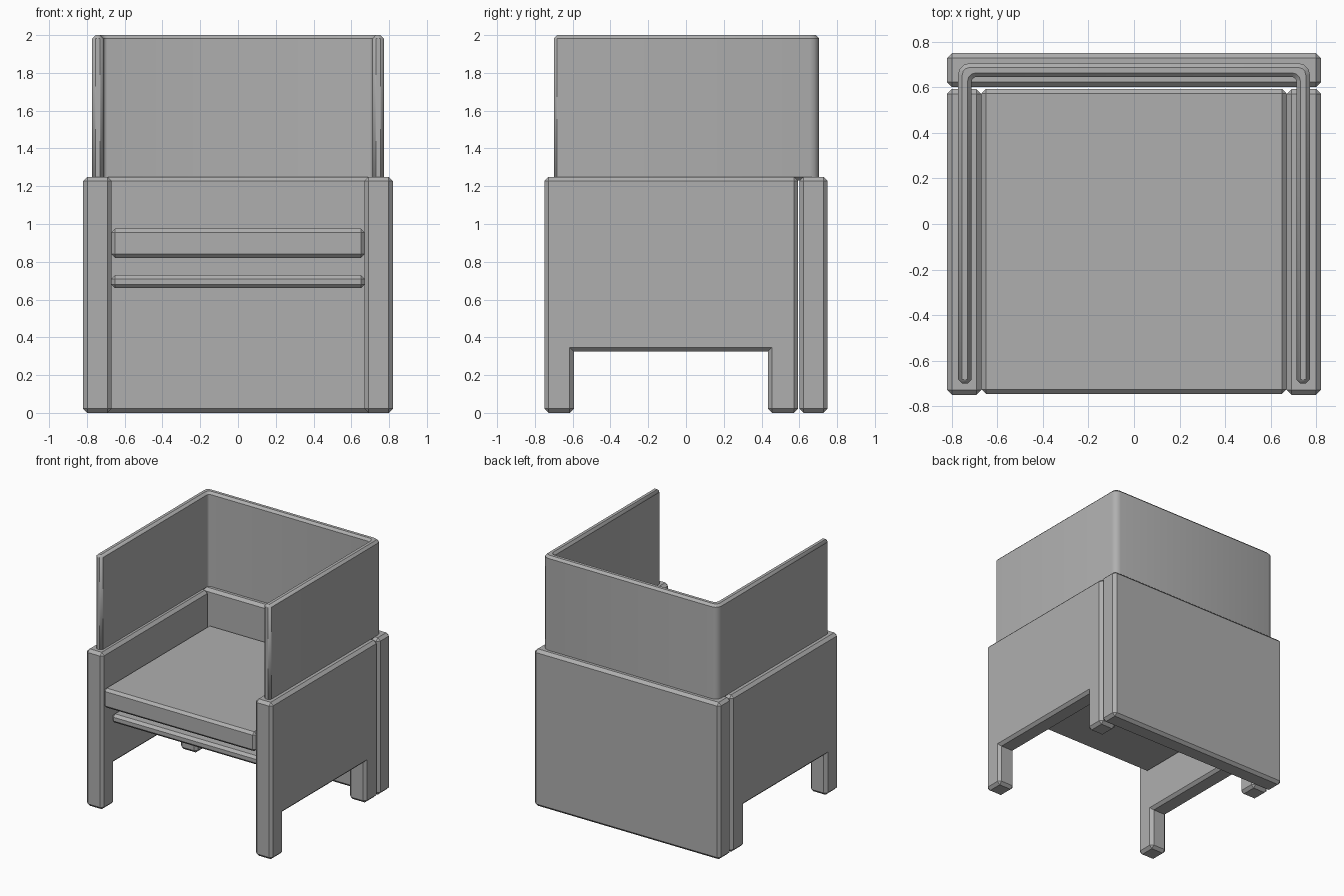
import bpy, bmesh, math

if "Cube" in bpy.data.objects:
    bpy.data.objects.remove(bpy.data.objects["Cube"])

grey = bpy.data.materials.new("dark_grey_fabric")
grey.diffuse_color = (0.43, 0.43, 0.43, 1)
grey.use_nodes = True
grey.node_tree.nodes["Principled BSDF"].inputs["Base Color"].default_value = grey.diffuse_color


def prism(name, outline, axis, start, end, bevel):
    """Extrude a 2D outline along an axis ('x' or 'z') and chamfer its sharp outer edges."""
    bm = bmesh.new()
    place = (lambda a, b: (start, a, b)) if axis == 'x' else (lambda a, b: (a, b, start))
    face = bm.faces.new([bm.verts.new(place(a, b)) for a, b in outline])
    ext = bmesh.ops.extrude_face_region(bm, geom=[face])
    vec = (end - start, 0, 0) if axis == 'x' else (0, 0, end - start)
    moved = [v for v in ext['geom'] if isinstance(v, bmesh.types.BMVert)]
    bmesh.ops.translate(bm, verts=moved, vec=vec)
    bmesh.ops.recalc_face_normals(bm, faces=bm.faces)
    bm.normal_update()
    edges = [e for e in bm.edges if e.calc_face_angle_signed() > math.radians(50)]
    bmesh.ops.bevel(bm, geom=edges, offset=bevel, offset_type='OFFSET',
                    segments=1, profile=0.5, affect='EDGES')
    mesh = bpy.data.meshes.new(name)
    bm.to_mesh(mesh)
    bm.free()
    mesh.materials.append(grey)
    obj = bpy.data.objects.new(name, mesh)
    bpy.context.collection.objects.link(obj)
    return obj


def slab(name, x, y0, y1, z0, z1, bevel=0.02):
    return prism(name, [(-x, y0), (x, y0), (x, y1), (-x, y1)], 'z', z0, z1, bevel)


# Side panels with a cutout that leaves two legs
side = [(-0.75, 0), (-0.594, 0), (-0.594, 0.325), (0.434, 0.325),
        (0.434, 0), (0.593, 0), (0.593, 1.25), (-0.75, 1.25)]
for label, s in (("left", -1), ("right", 1)):
    prism(label + "_side_panel", side, 'x', s * 0.67, s * 0.82, 0.022)

# Back panel, seat cushion and the board under it
slab("back_panel", 0.82, 0.60, 0.75, 0, 1.25, 0.022)
slab("seat", 0.67, -0.745, 0.592, 0.82, 0.975)
slab("under_seat_board", 0.67, -0.64, 0.592, 0.66, 0.73)


# U-shaped privacy screen with rounded rear corners
def half_wall(x, y, r):
    arc = [(x - r + r * math.cos(t), y - r + r * math.sin(t))
           for t in (math.pi / 2 * i / 3 for i in range(4))]
    return [(x, -0.70)] + arc


right_outer = half_wall(0.772, 0.705, 0.05)
right_inner = half_wall(0.712, 0.645, 0.02)
flip = lambda pts: [(-x, y) for x, y in reversed(pts)]
outline = right_outer + flip(right_outer) + [(-x, y) for x, y in right_inner] + right_inner[::-1]
screen = prism("privacy_screen", outline, 'z', 1.23, 2.0, 0.018)
bpy.context.view_layer.objects.active = screen
screen.select_set(True)
bpy.ops.object.shade_smooth_by_angle(angle=math.radians(38))
